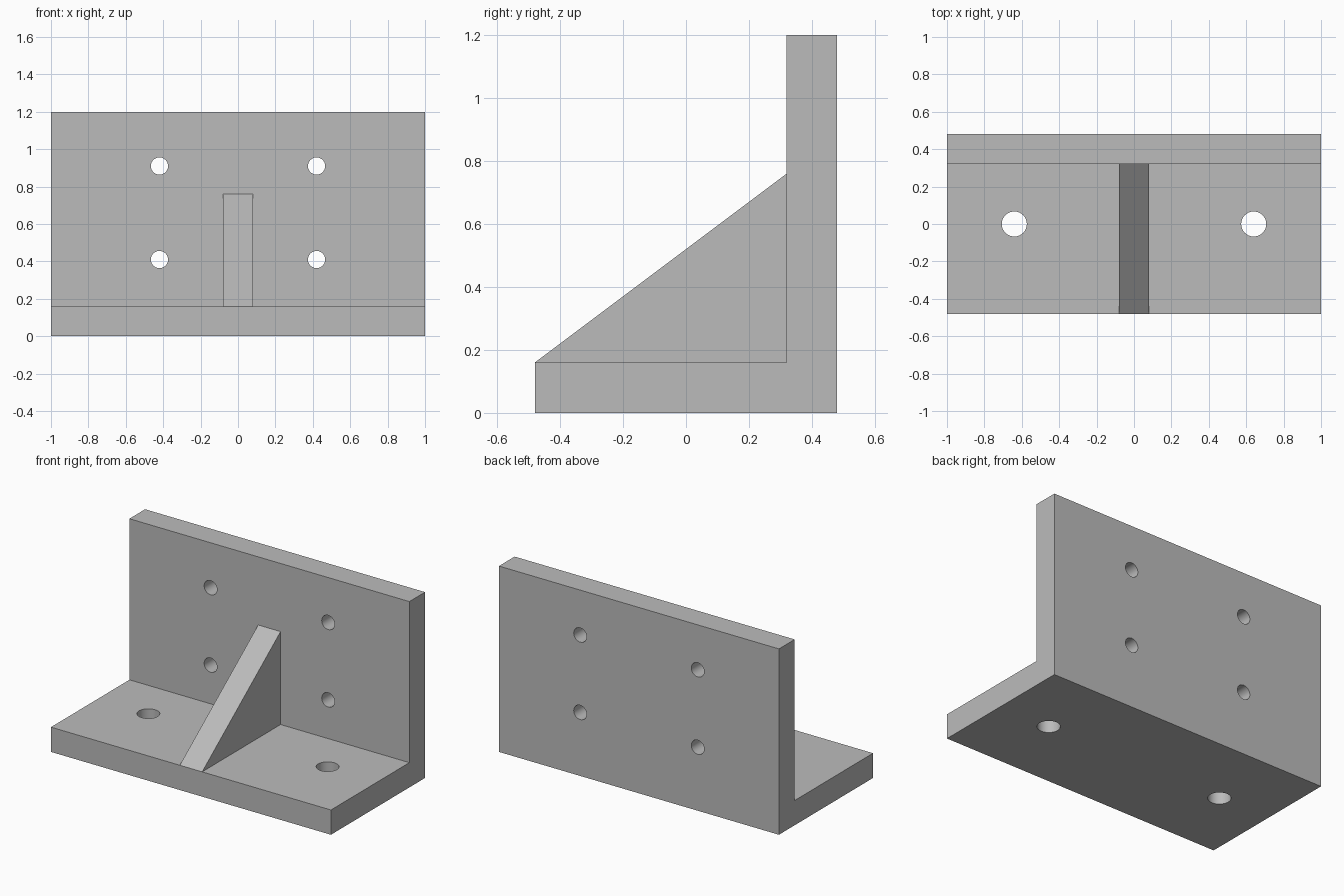
import bpy
import bmesh
from mathutils import Vector

cube = bpy.data.objects.get("Cube")
if cube:
    bpy.data.objects.remove(cube, do_unlink=True)

# Single plain grey
grey = bpy.data.materials.new("light_grey")
grey.use_nodes = True
COLOUR = (0.5, 0.5, 0.5, 1)
grey.diffuse_color = COLOUR
grey.node_tree.nodes["Principled BSDF"].inputs["Base Color"].default_value = COLOUR

WIDTH, THICK, HEIGHT = 2.0, 0.16, 1.2
FRONT, BACK = -0.48, 0.48
WALL = BACK - THICK


def extrude_profile(name, points, width):
    """Extrude a (y, z) outline along x, centred on x = 0."""
    bm = bmesh.new()
    face = bm.faces.new([bm.verts.new((-width / 2, y, z)) for y, z in points])
    new = bmesh.ops.extrude_face_region(bm, geom=[face])["geom"]
    verts = [v for v in new if isinstance(v, bmesh.types.BMVert)]
    bmesh.ops.translate(bm, verts=verts, vec=Vector((width, 0, 0)))
    bmesh.ops.recalc_face_normals(bm, faces=bm.faces)
    mesh = bpy.data.meshes.new(name)
    bm.to_mesh(mesh)
    bm.free()
    mesh.materials.append(grey)
    obj = bpy.data.objects.new(name, mesh)
    bpy.context.collection.objects.link(obj)
    return obj


def drill(target, name, location, radius, rotation=(0, 0, 0)):
    """Cut a round through hole and remove the cutter."""
    bpy.ops.mesh.primitive_cylinder_add(
        vertices=48, radius=radius, depth=THICK * 2, location=location, rotation=rotation)
    cutter = bpy.context.object
    cutter.name = name
    cutter.hide_render = True
    cutter.data.materials.append(grey)
    bpy.context.view_layer.objects.active = target
    mod = target.modifiers.new(name, "BOOLEAN")
    mod.operation = "DIFFERENCE"
    mod.solver = "EXACT"
    mod.object = cutter
    bpy.ops.object.modifier_apply(modifier=mod.name)
    bpy.data.objects.remove(cutter, do_unlink=True)


# L-shaped plate: foot and upright wall in one piece
angle_plate = extrude_profile("angle_plate", [
    (FRONT, 0), (BACK, 0), (BACK, HEIGHT), (WALL, HEIGHT), (WALL, THICK), (FRONT, THICK)], WIDTH)

# Triangular stiffening rib
extrude_profile("gusset_rib", [(FRONT, THICK), (WALL, THICK), (WALL, 0.76)], 0.16)

# Bolt holes, mirrored left and right
for side in (-1, 1):
    drill(angle_plate, "foot_hole", (side * 0.64, 0, THICK / 2), 0.067)
    for z in (0.41, 0.91):
        drill(angle_plate, "wall_hole", (side * 0.42, BACK - THICK / 2, z), 0.046, (1.570796, 0, 0))

# Smooth hole walls, sharp plate edges
bpy.ops.object.select_all(action="DESELECT")
angle_plate.select_set(True)
bpy.context.view_layer.objects.active = angle_plate
bpy.ops.object.shade_smooth_by_angle()
